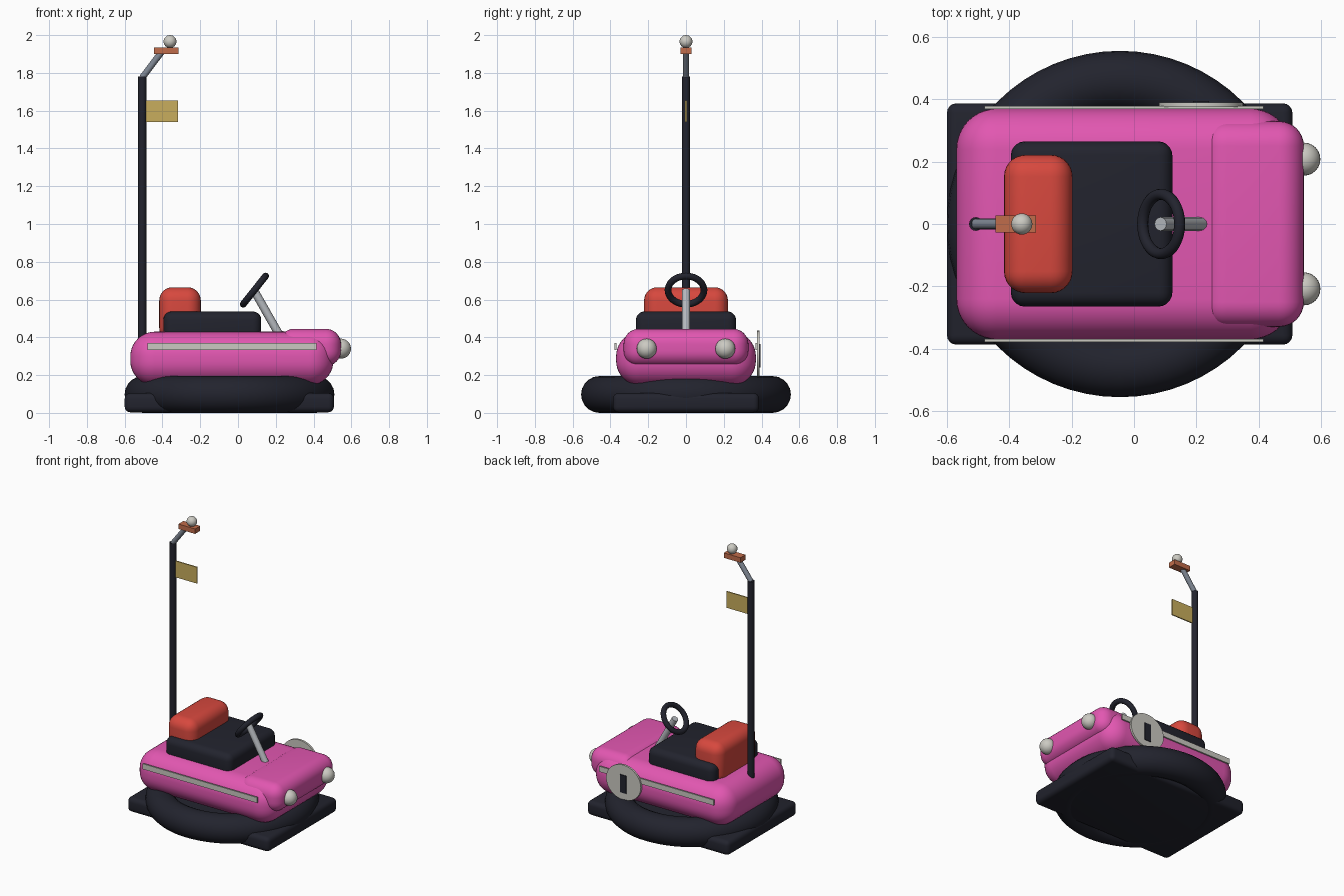
import bpy, math
from mathutils import Vector

if "Cube" in bpy.data.objects:
    bpy.data.objects.remove(bpy.data.objects["Cube"])

def material(name, r, g, b):
    m = bpy.data.materials.new(name)
    m.diffuse_color = (r, g, b, 1)
    m.use_nodes = True
    m.node_tree.nodes["Principled BSDF"].inputs["Base Color"].default_value = m.diffuse_color
    return m

PINK = material("pink paint", 0.76, 0.095, 0.44)
DARK = material("dark rubber", 0.016, 0.017, 0.027)
RED = material("red vinyl", 0.68, 0.065, 0.048)
CREAM = material("cream", 0.60, 0.59, 0.54)
SILVER = material("silver", 0.46, 0.48, 0.51)
STEEL = material("blue steel", 0.21, 0.24, 0.29)
COPPER = material("copper", 0.53, 0.15, 0.07)
GOLD = material("gold flag", 0.58, 0.42, 0.11)

def finish(name, mat):
    ob = bpy.context.object
    ob.name = name
    ob.data.materials.append(mat)
    bpy.ops.object.shade_smooth_by_angle(angle=math.radians(35))
    return ob

def box(name, mat, lo, hi, bevel=0.0, segments=6):
    lo, hi = Vector(lo), Vector(hi)
    bpy.ops.mesh.primitive_cube_add(size=1, location=(lo + hi) / 2)
    bpy.context.object.scale = hi - lo
    bpy.ops.object.transform_apply(location=False, rotation=False, scale=True)
    if bevel:
        mod = bpy.context.object.modifiers.new("rounding", 'BEVEL')
        mod.width, mod.segments, mod.limit_method = bevel, segments, 'NONE'
        bpy.ops.object.modifier_apply(modifier=mod.name)
    return finish(name, mat)

def rod(name, mat, a, b, radius, sides=16):
    a, b = Vector(a), Vector(b)
    bpy.ops.mesh.primitive_cylinder_add(
        vertices=sides, radius=radius, depth=(b - a).length, location=(a + b) / 2,
        rotation=(b - a).to_track_quat('Z', 'Y').to_euler())
    return finish(name, mat)

def ball(name, mat, loc, radius):
    bpy.ops.mesh.primitive_uv_sphere_add(segments=24, ring_count=14, radius=radius, location=loc)
    return finish(name, mat)

def ring(name, mat, loc, major, minor, tilt=0.0, seg=(64, 20)):
    bpy.ops.mesh.primitive_torus_add(
        major_segments=seg[0], minor_segments=seg[1], major_radius=major,
        minor_radius=minor, location=loc, rotation=(0, tilt, 0))
    return finish(name, mat)

# Bumper: round rubber ring around a rectangular floor plate
ring("bumper_ring", DARK, (-0.045, 0, 0.0975), 0.458, 0.0975)
box("floor_plate", DARK, (-0.60, -0.387, 0.003), (0.508, 0.387, 0.105), 0.03, 4)

# Body shell and bonnet
box("body", PINK, (-0.57, -0.37, 0.145), (0.505, 0.37, 0.43), 0.13, 10)
box("bonnet", PINK, (0.217, -0.33, 0.248), (0.545, 0.33, 0.445), 0.08, 8)

# Headlights and side trim strips, mirrored
for s, side in ((-1, "right"), (1, "left")):
    ball(side + "_headlight", CREAM, (0.545, s * 0.208, 0.34), 0.053)
    box(side + "_trim", CREAM, (-0.48, s * 0.374 - 0.005, 0.332),
        (0.415, s * 0.374 + 0.005, 0.37))

# Round plate with a dark bar on the left side
plate = rod("side_disc", CREAM, (0.215, 0.376, 0.312), (0.215, 0.390, 0.312), 0.123, 40)
plate.scale.x = 1.1
box("side_disc_bar", DARK, (0.190, 0.388, 0.24), (0.240, 0.395, 0.365))

# Seat cushion and backrest
box("seat", DARK, (-0.395, -0.265, 0.38), (0.123, 0.265, 0.537), 0.045, 5)
box("backrest", RED, (-0.417, -0.222, 0.38), (-0.197, 0.222, 0.665), 0.07, 7)

# Steering column and wheel
rod("steering_column", SILVER, (0.215, 0, 0.42), (0.085, 0, 0.648), 0.022, 12)
ring("steering_wheel", DARK, (0.087, 0, 0.65), 0.095, 0.018, math.radians(-51.5), (40, 12))

# Power pole with arm, contact shoe, ball and flag
rod("pole", DARK, (-0.507, 0, 0.36), (-0.507, 0, 1.78), 0.022)
rod("pole_arm", STEEL, (-0.507, 0, 1.775), (-0.405, 0, 1.91), 0.017)
box("contact_shoe", COPPER, (-0.445, -0.028, 1.90), (-0.315, 0.028, 1.935))
ball("contact_ball", CREAM, (-0.36, 0, 1.966), 0.034)
box("flag", GOLD, (-0.488, -0.004, 1.54), (-0.317, 0.004, 1.655))
